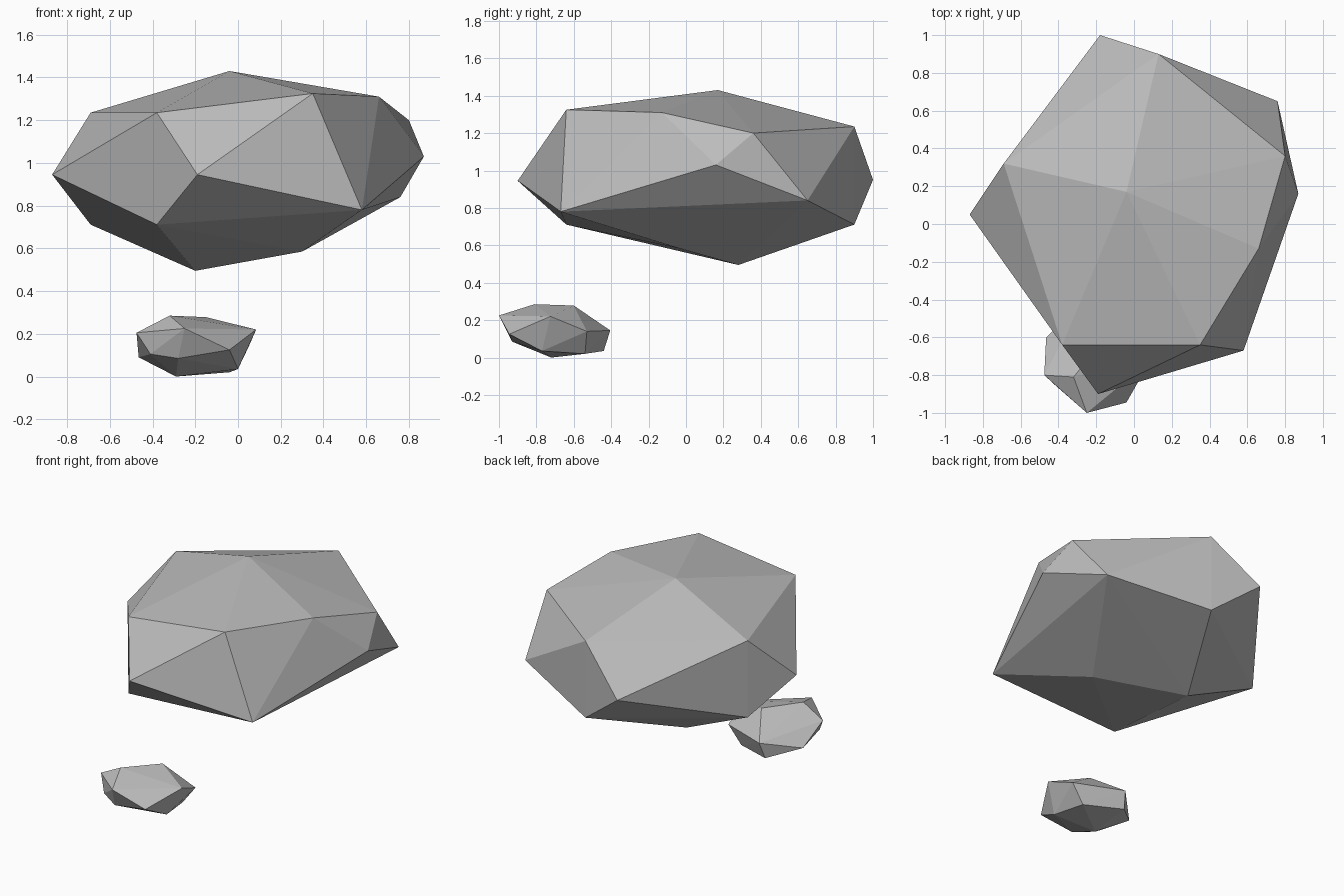
import bpy
import bmesh

# Remove the default object
default = bpy.data.objects.get("Cube")
if default:
    bpy.data.objects.remove(default, do_unlink=True)

# One plain stone colour
stone = bpy.data.materials.new("stone grey")
stone.use_nodes = True
grey = (0.5, 0.5, 0.5, 1.0)
stone.diffuse_color = grey
bsdf = next(n for n in stone.node_tree.nodes if n.type == 'BSDF_PRINCIPLED')
bsdf.inputs["Base Color"].default_value = grey
bsdf.inputs["Roughness"].default_value = 0.9


def faceted_rock(name, corners):
    """Wrap the rock's corner points in a flat-faced convex shell."""
    bm = bmesh.new()
    for corner in corners:
        bm.verts.new(corner)
    hull = bmesh.ops.convex_hull(bm, input=bm.verts)
    loose = {g for g in hull["geom_interior"] + hull["geom_unused"]
             if isinstance(g, bmesh.types.BMVert)}
    if loose:
        bmesh.ops.delete(bm, geom=list(loose), context='VERTS')
    bmesh.ops.recalc_face_normals(bm, faces=bm.faces)
    mesh = bpy.data.meshes.new(name)
    bm.to_mesh(mesh)
    bm.free()
    mesh.materials.append(stone)
    rock = bpy.data.objects.new(name, mesh)
    bpy.context.collection.objects.link(rock)
    return rock


# Large rock: vertical edge pairs mirrored about the waist height
waist, half_height = 0.973, 0.262
pairs = [(-0.38, -0.64), (-0.69, 0.32), (0.13, 0.9)]
large = [(x, y, waist + side * half_height)
         for x, y in pairs for side in (-1, 1)]

# Peak and lowest point
large += [(-0.04, 0.17, 1.43), (-0.2, 0.28, 0.495)]

# Outer points around the waist
large += [(-0.87, 0.05, 0.945), (-0.19, -0.9, 0.945), (-0.18, 1, 0.95),
          (0.87, 0.16, 1.03), (0.76, 0.65, 0.84), (0.58, -0.67, 0.78)]

# Chipped shoulder on the left side and its lower corner
large += [(0.35, -0.64, 1.325), (0.66, -0.13, 1.31),
          (0.8, 0.36, 1.2), (0.3, -0.04, 0.585)]

faceted_rock("large_rock", large)

# Small rock: upper corners
small = [(-0.25, -1, 0.225), (-0.32, -0.81, 0.285), (-0.15, -0.6, 0.278),
         (0.085, -0.725, 0.22), (-0.475, -0.8, 0.205)]

# Middle corners
small += [(-0.04, -0.945, 0.125), (0.05, -0.53, 0.14),
          (-0.27, -0.405, 0.145), (-0.41, -0.86, 0.105),
          (-0.465, -0.6, 0.09)]

# Underside corners
small += [(-0.28, -0.93, 0.085), (0, -0.77, 0.035), (-0.04, -0.54, 0.02),
          (-0.29, -0.44, 0.035), (-0.29, -0.72, 0)]

faceted_rock("small_rock", small)
